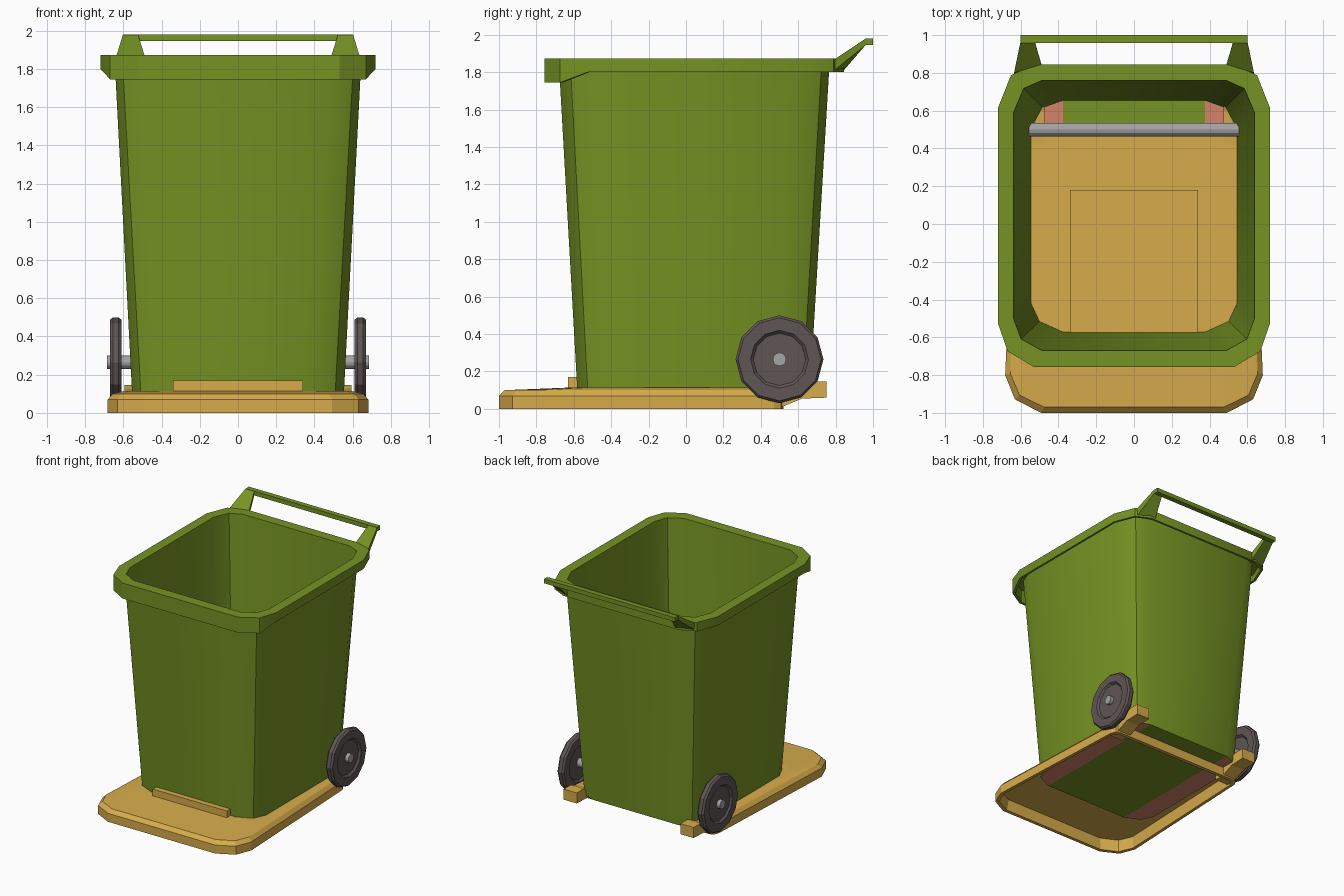
import bpy, bmesh, math

if "Cube" in bpy.data.objects:
    bpy.data.objects.remove(bpy.data.objects["Cube"])


def material(name, rgb):
    m = bpy.data.materials.new(name)
    m.diffuse_color = (*rgb, 1)
    m.use_nodes = True
    m.node_tree.nodes["Principled BSDF"].inputs["Base Color"].default_value = m.diffuse_color
    return m


green = material("bin_green", (0.18, 0.29, 0.017))
yellow = material("lid_yellow", (0.68, 0.41, 0.07))
rubber = material("wheel_grey", (0.115, 0.09, 0.09))
metal = material("axle_metal", (0.38, 0.38, 0.38))
pink = material("floor_salmon", (0.66, 0.23, 0.14))


def finish(bm, name, mats, smooth=False):
    bmesh.ops.recalc_face_normals(bm, faces=bm.faces[:])
    me = bpy.data.meshes.new(name)
    bm.to_mesh(me)
    bm.free()
    ob = bpy.data.objects.new(name, me)
    bpy.context.collection.objects.link(ob)
    for m in mats:
        me.materials.append(m)
    if smooth:
        bpy.ops.object.select_all(action='DESELECT')
        ob.select_set(True)
        bpy.context.view_layer.objects.active = ob
        bpy.ops.object.shade_smooth_by_angle(angle=math.radians(30))
    return ob


def ring(hx, y0, y1, cx, cy, z, bx=None, by=None, taper=0.0):
    """12-point rectangle with two-step cut corners; z may be a function of y."""
    bx = cx if bx is None else bx
    by = cy if by is None else by
    right = [(hx - cx, y0), (hx - .27 * cx, y0 + .36 * cy), (hx, y0 + cy),
             (hx, y1 - by), (hx - .36 * bx, y1 - .25 * by), (hx - bx, y1)]
    right = [(x * (1 - taper * max(0, y + .7)), y) for x, y in right]
    pts = right + [(-x, y) for x, y in reversed(right)]
    return [(x, y, z(y) if callable(z) else z) for x, y in pts]


def loft(bm, rings, loop=False):
    """Bridge successive rings of equal length; returns the vertex rings."""
    vr = [[bm.verts.new(p) for p in r] for r in rings]
    pairs = list(zip(vr, vr[1:])) + ([(vr[-1], vr[0])] if loop else [])
    for a, b in pairs:
        n = len(a)
        for i in range(n):
            bm.faces.new((a[i], a[(i + 1) % n], b[(i + 1) % n], b[i]))
    return vr


def box_loft(name, a, b, mat):
    bm = bmesh.new()
    v = loft(bm, [a, b])
    bm.faces.new(v[0])
    bm.faces.new(v[1])
    return finish(bm, name, [mat])


def box(name, x0, x1, y0, y1, z0, z1, mat):
    q = lambda x: [(x, y0, z0), (x, y1, z0), (x, y1, z1), (x, y0, z1)]
    return box_loft(name, q(x0), q(x1), mat)


# Bin body: thin tapered wall with hollow rolled rim, deeper at the front
skirt = lambda y: 1.745 if y < -.6 else 1.80
bm = bmesh.new()
v = loft(bm, [
    ring(.553, -.580, .662, .17, .155, .08),
    ring(.646, -.680, .768, .15, .17, 1.855),
    ring(.702, -.737, .827, .18, .22, 1.855),
    ring(.702, -.737, .827, .18, .22, skirt),
    ring(.72, -.757, .845, .19, .23, skirt),
    ring(.72, -.757, .845, .19, .23, 1.873),
    ring(.638, -.670, .760, .15, .17, 1.873),
    ring(.545, -.570, .655, .17, .155, .088)])
for r in (v[0], v[-1]):
    bm.faces.new((r[11], r[0], r[5], r[6]))
    for side in (r[0:6], r[6:12]):          # salmon floor strips
        bm.faces.new(side).material_index = 1
finish(bm, "bin_body", [green, pink], True)

# Push handle: bar and two arms rising from the rear rim
box("handle_bar", -.6, .6, .957, 1.0, 1.945, 1.98, green)
for s, n in ((1, "right"), (-1, "left")):
    box_loft("handle_arm_" + n,
             [(s * .49, .835, 1.80), (s * .635, .78, 1.80),
              (s * .635, .80, 1.873), (s * .49, .845, 1.873)],
             [(s * .523, .96, 1.945), (s * .602, .96, 1.945),
              (s * .602, .96, 1.98), (s * .523, .96, 1.98)], green)

# Lid lying beneath the bin: hollow tray with bevelled edge
lid = dict(bx=.05, by=.05, taper=.07)
bm = bmesh.new()
v = loft(bm, [
    ring(.645, -.965, .47, .18, .18, .095, **lid),
    ring(.655, -.972, .49, .18, .18, 0, **lid),
    ring(.682, -1.0, .52, .19, .2, 0, **lid),
    ring(.682, -1.0, .52, .19, .2, .07, **lid),
    ring(.655, -.97, .50, .18, .18, .10, **lid),
    ring(.60, -.60, .48, .10, .10, .115, **lid)])
bm.faces.new(v[0])
bm.faces.new(v[-1])
finish(bm, "lid", [yellow])

# Raised lid panel poking out in front of the bin
box("lid_panel", -.34, .34, -.63, .18, .10, .17, yellow)

# Lid hinge arms
prof = [(.42, .01), (.50, .005), (.62, .055), (.75, .06),
        (.75, .147), (.66, .147), (.60, .125), (.42, .115)]
for s, n in ((1, "right"), (-1, "left")):
    box_loft("hinge_arm_" + n, [(s * .475, y, z) for y, z in prof],
             [(s * .595, y, z) for y, z in prof], yellow)


# Axle and wheels
def circle(x, r, n=12):
    return [(x, .5 + r * math.cos(2 * math.pi * i / n),
             .265 + r * math.sin(2 * math.pi * i / n)) for i in range(n)]


axle = box_loft("axle", circle(-.685, .036), circle(.685, .036), metal)

wheel_profile = [(.03, .625), (.14, .625), (.155, .61), (.222, .61), (.235, .625),
                 (.235, .655), (.222, .67), (.155, .67), (.14, .655), (.03, .655)]
for s, n in ((1, "right"), (-1, "left")):
    bm = bmesh.new()
    loft(bm, [circle(s * x, r) for r, x in wheel_profile], loop=True)
    finish(bm, "wheel_" + n, [rubber])
